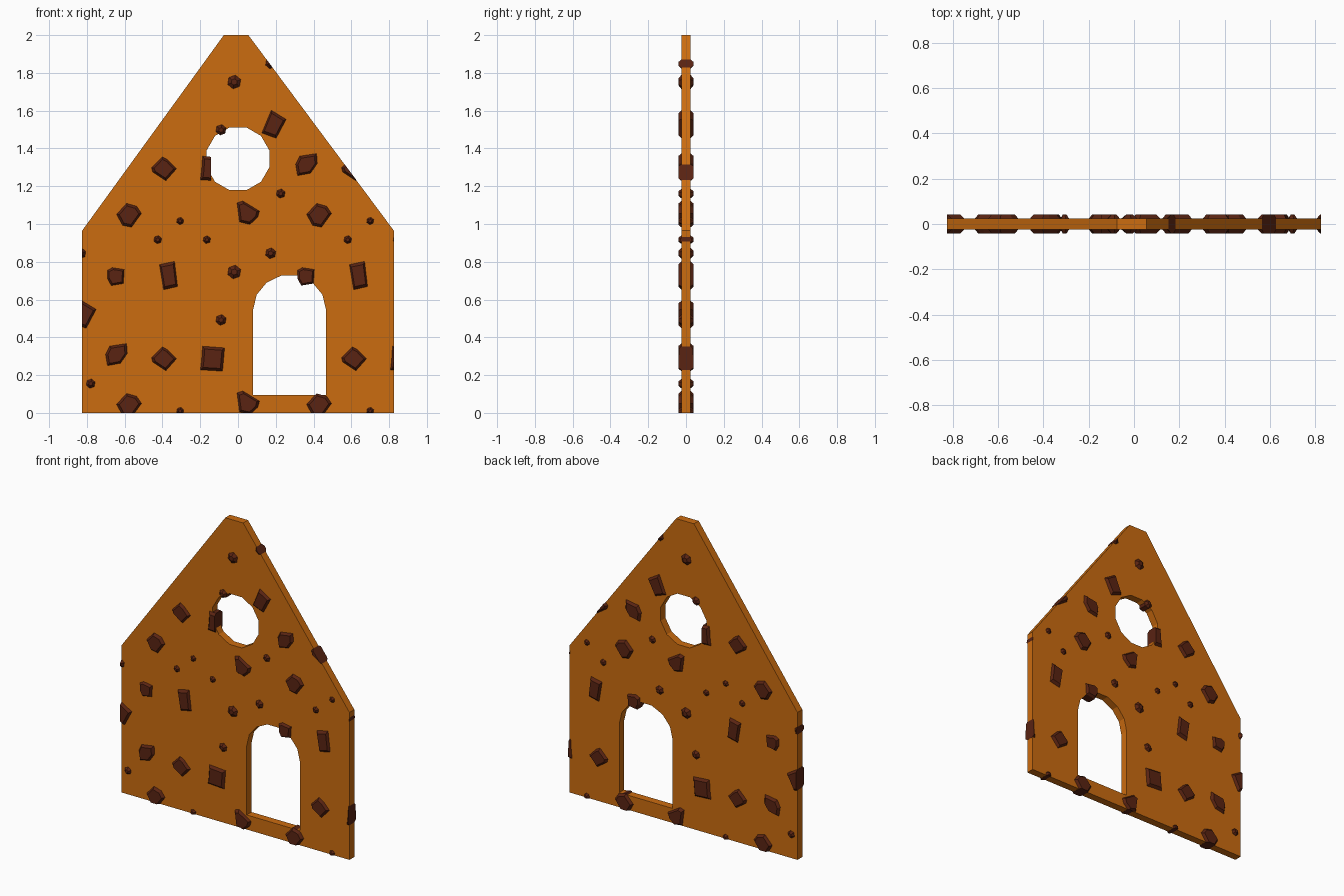
import bpy, bmesh, math
from mathutils import Vector

if "Cube" in bpy.data.objects:
    bpy.data.objects.remove(bpy.data.objects["Cube"])

T = 0.025           # half thickness of the wall
P = 1.006           # spacing at which the chip pattern repeats


def material(name, rgb):
    m = bpy.data.materials.new(name)
    m.diffuse_color = (*rgb, 1)
    m.use_nodes = True
    m.node_tree.nodes["Principled BSDF"].inputs["Base Color"].default_value = m.diffuse_color
    return m


biscuit = material("biscuit", (0.60, 0.15, 0.005))
chocolate = material("chocolate", (0.10, 0.017, 0.006))

# gable wall: outline with a round window and an arched door
outline = [(-0.825, 0), (0.825, 0), (0.825, 0.965), (0.055, 2.0), (-0.075, 2.0), (-0.825, 0.965)]
window = [(0.172 * math.cos(math.radians(15 + 30 * i)),
           1.345 + 0.172 * math.sin(math.radians(15 + 30 * i))) for i in range(12)]
half_arch = [(0.193, 0.095), (0.193, 0.546), (0.174, 0.626), (0.121, 0.69), (0.042, 0.728)]
door = [(0.273 + x, z) for x, z in half_arch] + [(0.273 - x, z) for x, z in reversed(half_arch)]

curve = bpy.data.curves.new("wall_profile", 'CURVE')
curve.dimensions = '2D'
curve.fill_mode = 'BOTH'
curve.extrude = T
for pts in (outline, window, door):
    s = curve.splines.new('POLY')
    s.points.add(len(pts) - 1)
    for p, (x, z) in zip(s.points, pts):
        p.co = (x, z, 0, 1)
    s.use_cyclic_u = True
wall = bpy.data.objects.new("gable_wall", curve)
bpy.context.collection.objects.link(wall)
wall.rotation_euler.x = math.pi / 2
bpy.context.view_layer.objects.active = wall
wall.select_set(True)
bpy.ops.object.convert(target='MESH')
bpy.ops.object.transform_apply(location=False, rotation=True, scale=False)
wall.data.materials.clear()
wall.data.materials.append(biscuit)
for f in wall.data.polygons:
    f.material_index = 0
    f.use_smooth = False

# clipping planes along the wall outline, a hair outside it
planes = []
for (ax, az), (bx, bz) in zip(outline, outline[1:] + outline[:1]):
    n = Vector((bz - az, 0, ax - bx)).normalized()
    planes.append((Vector((ax, 0, az)) + n * 0.0006, n))

# large chips: centre and corner offsets in hundredths
large = [
    ((-0.577, 0.04), [(-6.6, .5), (-1.3, 6.3), (4, 4.8), (6.6, 1), (1.3, -6.3), (-3.4, -5.3)]),
    ((0.05, 0.05), [(-5.5, 5.6), (-2.5, 6.6), (6.4, 1.2), (5.4, -2.1), (1.3, -5.8), (-4.2, -4.5)]),
    ((-0.394, 0.286), [(-6.4, .6), (-.7, 6.4), (2.2, 4.8), (6.8, 0), (1.2, -6.3), (-5.8, -1.6)]),
    ((-0.135, 0.286), [(-5.3, 6.7), (6.4, 5.8), (5.3, -6.5), (-6.4, -5.8), (-5.8, -1)]),
    ((-0.643, 0.305), [(-5.8, .5), (-3.7, 4.8), (5.3, 6.2), (5.7, 1), (2.1, -4.2), (-4.8, -5.5)]),
    ((-0.368, 0.727), [(-4.8, 5.8), (3.2, 7.5), (4.8, -5.8), (-2.6, -7.5)]),
    ((-0.645, 0.722), [(-4.7, 3.2), (-2.1, 4.7), (4.3, 3.7), (3.8, -3.7), (-2.6, -4.8), (-4.7, -1)]),
    ((0.186, 0.522), [(-1, 7.4), (6.9, 2.6), (1.6, -7.4), (-6, -4.6)]),
]
# small chips: centre and radius
small = [(-0.425, 0.917, .022), (-0.165, 0.917, .021), (0.173, 0.845, .029),
         (-0.02, 0.746, .037), (-0.09, 0.492, .029), (-0.78, 0.155, .025), (-0.306, 0.01, .020)]

chips = [(c, [(x / 100, z / 100) for x, z in pts], 0.78) for c, pts in large]
for x, z, r in small:
    ring = [(r * math.cos(a), r * math.sin(a)) for a in (math.radians(20 + 60 * i) for i in range(6))]
    chips.append(((x, z), ring, 0.45))


def add_chip(verts, faces, cx, cz, pts, top):
    """Bevelled lump running through the wall, cut off at the wall outline."""
    bm = bmesh.new()
    rings = []
    for y, s in ((-0.041, top), (-T, 1), (T, 1), (0.041, top)):
        rings.append([bm.verts.new((cx + x * s, y, cz + z * s)) for x, z in pts])
    k = len(pts)
    for a, b in zip(rings, rings[1:]):
        for i in range(k):
            bm.faces.new((a[i], a[(i + 1) % k], b[(i + 1) % k], b[i]))
    bm.faces.new(rings[0])
    bm.faces.new(rings[-1])
    cuts = list(planes)
    # a chip that crosses the window is trimmed back to its rim
    if abs(cx) < 0.15 and abs(cz - 1.29) < 0.03:
        cuts.append((Vector((-0.142, 0, 0)), Vector((1, 0, 0))))
    for co, n in cuts:
        bmesh.ops.bisect_plane(bm, geom=bm.verts[:] + bm.edges[:] + bm.faces[:],
                               plane_co=co, plane_no=n, clear_outer=True)
        rim = [e for e in bm.edges if e.is_boundary]
        if rim:
            bmesh.ops.holes_fill(bm, edges=rim, sides=0)
    if bm.faces:
        bmesh.ops.recalc_face_normals(bm, faces=bm.faces[:])
        bm.verts.index_update()
        start = len(verts)
        verts.extend(v.co.copy() for v in bm.verts)
        faces.extend([start + v.index for v in f.verts] for f in bm.faces)
    bm.free()


# repeat the chip pattern over the wall, leaving the doorway clear
verts, faces = [], []
for (x, z), pts, top in chips:
    for ix in (-1, 0, 1):
        for iz in (0, 1):
            cx, cz = x + ix * P, z + iz * P
            if not (0.1 < cx < 0.45 and 0.12 < cz < 0.65):
                add_chip(verts, faces, cx, cz, pts, top)
mesh = bpy.data.meshes.new("chocolate_chips")
mesh.from_pydata(verts, [], faces)
mesh.materials.append(chocolate)
obj = bpy.data.objects.new("chocolate_chips", mesh)
bpy.context.collection.objects.link(obj)
